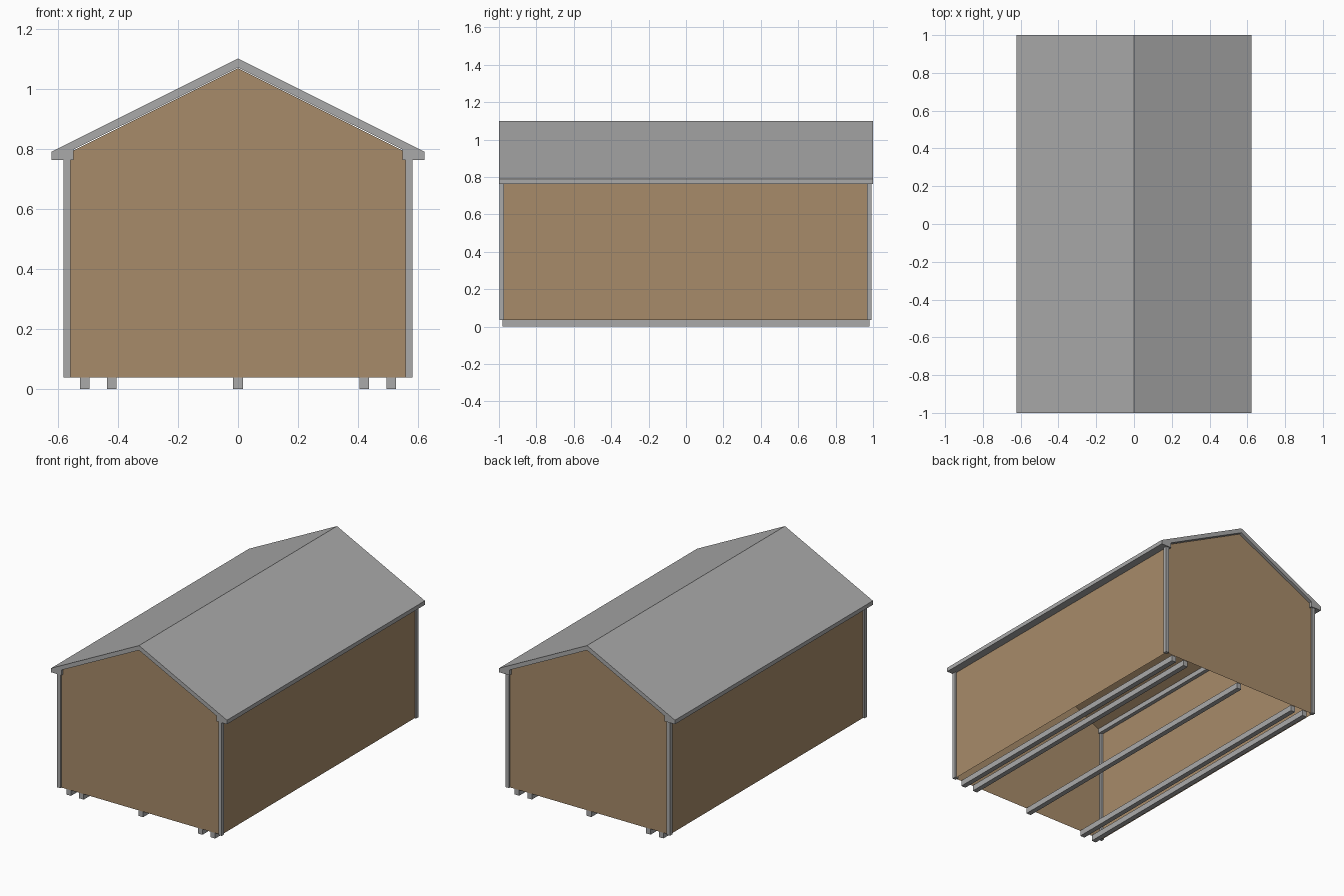
import bpy, bmesh

if "Cube" in bpy.data.objects:
    bpy.data.objects.remove(bpy.data.objects["Cube"])


def material(name, rgb):
    m = bpy.data.materials.new(name)
    m.diffuse_color = (*rgb, 1)
    m.use_nodes = True
    m.node_tree.nodes["Principled BSDF"].inputs["Base Color"].default_value = m.diffuse_color
    return m


GREY = material("grey trim", (0.40, 0.40, 0.40))
BROWN = material("brown siding", (0.386, 0.258, 0.144))


def extrude_profile(name, pts, y0, y1, mat, skip_bottom=False):
    """Extrude an (x, z) outline along y; optionally leave the lowest side open."""
    bm = bmesh.new()
    a = [bm.verts.new((x, y0, z)) for x, z in pts]
    b = [bm.verts.new((x, y1, z)) for x, z in pts]
    bm.faces.new(a)
    bm.faces.new(b[::-1])
    low = min(z for _, z in pts)
    n = len(pts)
    for i in range(n):
        j = (i + 1) % n
        if skip_bottom and pts[i][1] == low and pts[j][1] == low:
            continue
        bm.faces.new((a[j], a[i], b[i], b[j]))
    bmesh.ops.recalc_face_normals(bm, faces=bm.faces)
    me = bpy.data.meshes.new(name)
    bm.to_mesh(me)
    bm.free()
    me.materials.append(mat)
    ob = bpy.data.objects.new(name, me)
    bpy.context.collection.objects.link(ob)
    return ob


def box(name, x0, x1, y0, y1, z0, z1, mat):
    return extrude_profile(name, [(x0, z0), (x1, z0), (x1, z1), (x0, z1)], y0, y1, mat)


# Siding shell: open underneath, with sloped ceiling just under the roof
extrude_profile("walls", [(-0.572, 0.037), (0.572, 0.037), (0.572, 0.782),
                          (0, 1.068), (-0.572, 0.782)], -0.985, 0.982, BROWN, True)

# Gable roof with boxed eaves
half = [(0.622, 0.789), (0.622, 0.763), (0.548, 0.763), (0.548, 0.797)]
extrude_profile("roof", [(0, 1.10)] + half + [(0, 1.07)]
                + [(-x, z) for x, z in half[::-1]], -1.0, 1.0, GREY)

# Corner trim posts
for sx, side in ((1, "right"), (-1, "left")):
    x0, x1 = sorted((sx * 0.558, sx * 0.582))
    box(f"corner_trim_front_{side}", x0, x1, -0.996, -0.972, 0.037, 0.764, GREY)
    box(f"corner_trim_back_{side}", x0, x1, 0.969, 0.993, 0.037, 0.764, GREY)

# Ground skids
for i, x in enumerate((-0.51, -0.42, 0, 0.42, 0.51)):
    box(f"skid_{i + 1}", x - 0.016, x + 0.016, -0.982, 0.98, 0, 0.037, GREY)
